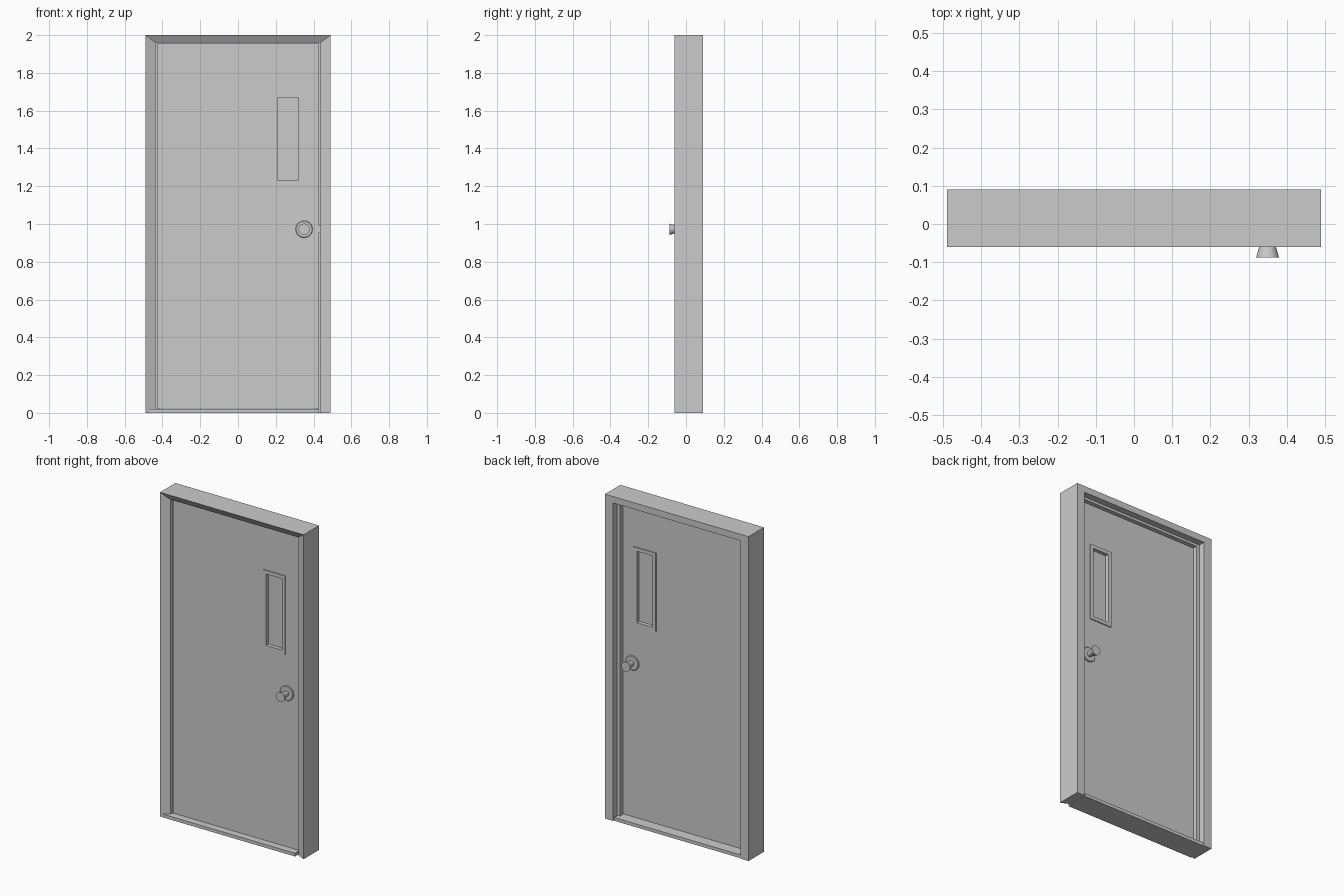
import bpy, bmesh, math

if "Cube" in bpy.data.objects:
    bpy.data.objects.remove(bpy.data.objects["Cube"])

grey = bpy.data.materials.new("plain_grey")
grey.diffuse_color = (0.6, 0.6, 0.6, 1)
grey.use_nodes = True
grey.node_tree.nodes["Principled BSDF"].inputs["Base Color"].default_value = grey.diffuse_color


def make_object(name, bm):
    bmesh.ops.recalc_face_normals(bm, faces=bm.faces)
    mesh = bpy.data.meshes.new(name)
    bm.to_mesh(mesh)
    bm.free()
    mesh.materials.append(grey)
    obj = bpy.data.objects.new(name, mesh)
    bpy.context.collection.objects.link(obj)
    return obj


def loft(name, sections, closed=False, caps=True):
    """Join equal-length closed sections with quads."""
    bm = bmesh.new()
    rows = [[bm.verts.new(p) for p in s] for s in sections]
    n = len(rows[0])
    pairs = list(zip(rows, rows[1:])) + ([(rows[-1], rows[0])] if closed else [])
    for a, b in pairs:
        for i in range(n):
            j = (i + 1) % n
            bm.faces.new((a[i], a[j], b[j], b[i]))
    if caps and not closed:
        bm.faces.new(rows[0])
        bm.faces.new(rows[-1])
    return make_object(name, bm)


def rect(x0, x1, z0, z1, y):
    return [(x0, y, z0), (x1, y, z0), (x1, y, z1), (x0, y, z1)]


def box(name, x0, x1, y0, y1, z0, z1):
    return loft(name, [rect(x0, x1, z0, z1, y0), rect(x0, x1, z0, z1, y1)])


def ring(name, outer, inner, y0, y1):
    """Rectangular slab with a rectangular opening."""
    return loft(name, [rect(*outer, y0), rect(*outer, y1),
                       rect(*inner, y1), rect(*inner, y0)], closed=True)


def lathe(name, x, z, profile, sides=32):
    """Turn (radius, y) pairs about an axis along y."""
    turns = [2 * math.pi * i / sides for i in range(sides)]
    obj = loft(name, [[(x + r * math.cos(t), y, z + r * math.sin(t)) for t in turns]
                      for r, y in profile])
    bpy.ops.object.select_all(action='DESELECT')
    obj.select_set(True)
    bpy.context.view_layer.objects.active = obj
    bpy.ops.object.shade_smooth_by_angle(angle=math.radians(30))
    return obj


# Door frame: splayed front, rabbets and central stop, mitred at the top corners
profile = [(0, -.06), (.054, -.035), (.054, .023), (.075, .023),
           (.075, .05), (.054, .05), (.054, .09), (0, .09)]
corners = [(-1, 0), (-1, 1), (1, 1), (1, 0)]
loft("door_frame", [[(side * (.49 - d), y, (2 - .74 * d) * up) for d, y in profile]
                    for side, up in corners])

# Threshold
box("threshold", -.47, .43, -.059, .085, 0, .02)

# Door leaf with window opening, raised trim and glass
opening = (.21, .317, 1.23, 1.67)
trim = (.188, .339, 1.208, 1.692)
front, back = -.02, .021
ring("door_leaf", (-.43, .43, .023, 1.955), opening, front, back)
ring("window_trim_front", trim, opening, front - .006, front)
ring("window_trim_back", trim, opening, back, back + .006)
box("window_glass", opening[0], opening[1], -.003, .004, opening[2], opening[3])

# Latch bolt in the gap beside the knobs
box("latch", .426, .438, -.018, .005, .955, .992)

# Knobs on both faces: thin rosette and flared grip
for label, face, s in (("front", front, -1), ("back", back, 1)):
    lathe("rosette_" + label, .35, .972,
          [(.045, face), (.045, face + s * .005), (.042, face + s * .008)])
    lathe("knob_" + label, .35, .972,
          [(.016, face), (.016, face + s * .015), (.022, .06 * s), (.03, .088 * s)])
